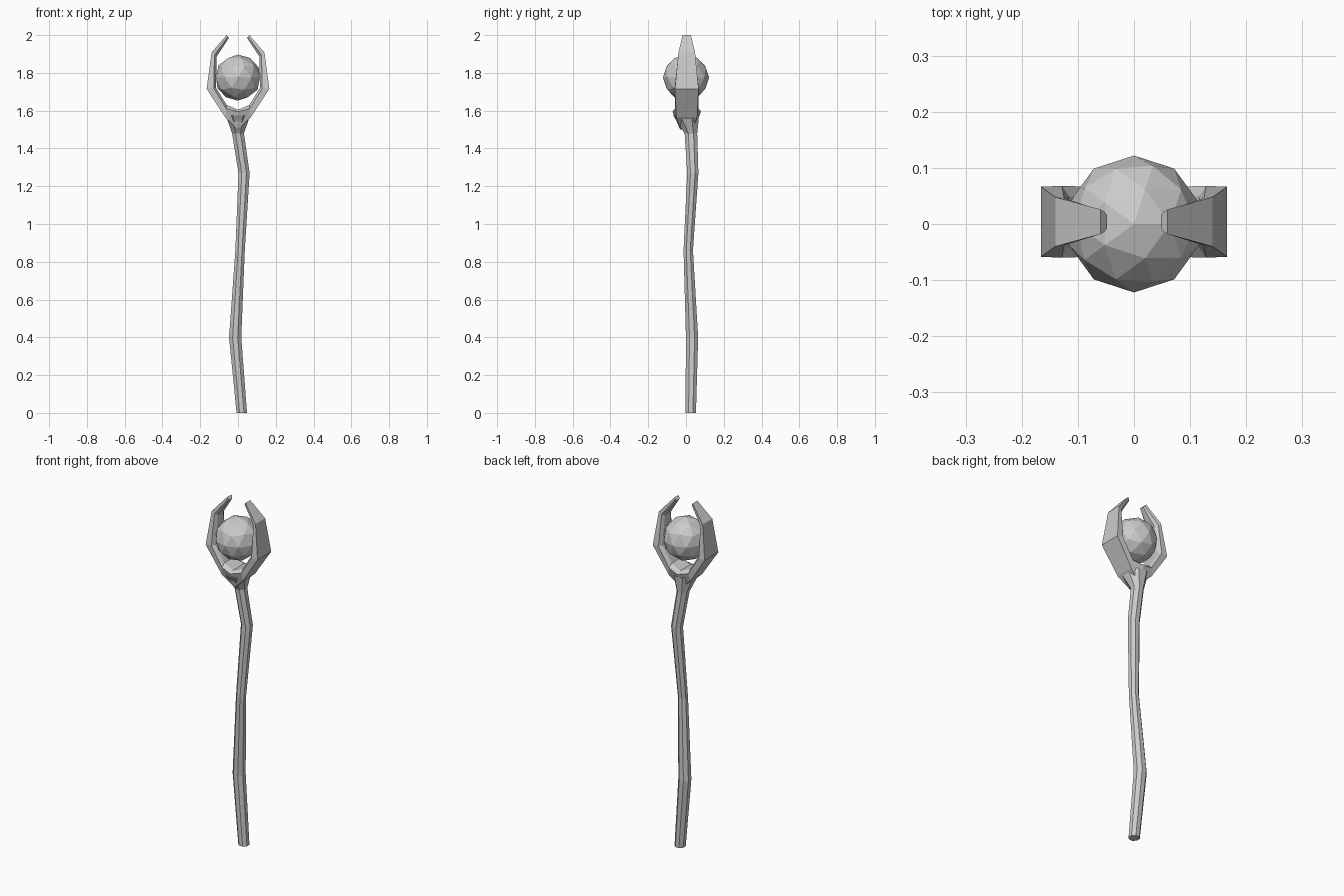
import bpy, bmesh
from math import cos, sin, tau

if "Cube" in bpy.data.objects:
    bpy.data.objects.remove(bpy.data.objects["Cube"])


def loft(name, rings, cap_start=True, cap_end=True):
    """Skin a list of equal-length point rings into a flat-shaded object."""
    bm = bmesh.new()
    vs = [[bm.verts.new(p) for p in r] for r in rings]
    n = len(vs[0])
    for a, b in zip(vs, vs[1:]):
        for i in range(n):
            j = (i + 1) % n
            bm.faces.new((a[i], a[j], b[j], b[i]))
    if cap_start:
        bm.faces.new(vs[0][::-1])
    if cap_end:
        bm.faces.new(vs[-1])
    bmesh.ops.recalc_face_normals(bm, faces=bm.faces)
    me = bpy.data.meshes.new(name)
    bm.to_mesh(me)
    bm.free()
    ob = bpy.data.objects.new(name, me)
    bpy.context.collection.objects.link(ob)
    return ob


# Crooked shaft flaring into a collar: x, y, z, radius x, radius y
path = [(0.02, 0.025, 0.0, 0.03, 0.03),
        (-0.015, 0.032, 0.40, 0.035, 0.035),
        (0.011, 0.012, 0.86, 0.027, 0.027),
        (0.032, 0.036, 1.27, 0.032, 0.032),
        (0.0, 0.026, 1.48, 0.034, 0.036),
        (0.0, 0.0, 1.575, 0.07, 0.075)]
SIDES = 8
loft("shaft", [[(x + rx * cos(tau * (i + 0.5) / SIDES), y + ry * sin(tau * (i + 0.5) / SIDES), z)
                for i in range(SIDES)] for x, y, z, rx, ry in path])

# Fork prong: outer x, z, inner x, z, half widths (outer, side, inner), side fraction
sections = [(0.0, 1.50, 0.0, 1.605, 0.035, 0.076, 0.05, 0.9),
            (0.068, 1.565, 0.06, 1.63, 0.055, 0.062, 0.042, 0.7),
            (0.166, 1.715, 0.116, 1.72, 0.0625, 0.064, 0.045, 0.75),
            (0.14, 1.908, 0.114, 1.885, 0.044, 0.042, 0.025, 0.6),
            (0.06, 2.0, 0.048, 1.985, 0.022, 0.018, 0.012, 0.6)]
YC = 0.004
rings = []
for ox, oz, ix, iz, wo, ws, wi, f in sections:
    sx, sz = ox + (ix - ox) * f, oz + (iz - oz) * f
    rings.append([(ox, YC - wo, oz), (ox, YC + wo, oz), (sx, YC + ws, sz),
                  (ix, YC + wi, iz), (ix, YC - wi, iz), (sx, YC - ws, sz)])
prongs = loft("prongs", rings, cap_start=False)
mirror = prongs.modifiers.new("mirror", 'MIRROR')
mirror.use_axis[0] = True

# Faceted orb held by the prongs
bpy.ops.mesh.primitive_ico_sphere_add(subdivisions=2, radius=0.122, location=(0, 0, 1.775))
bpy.context.object.name = "orb"
